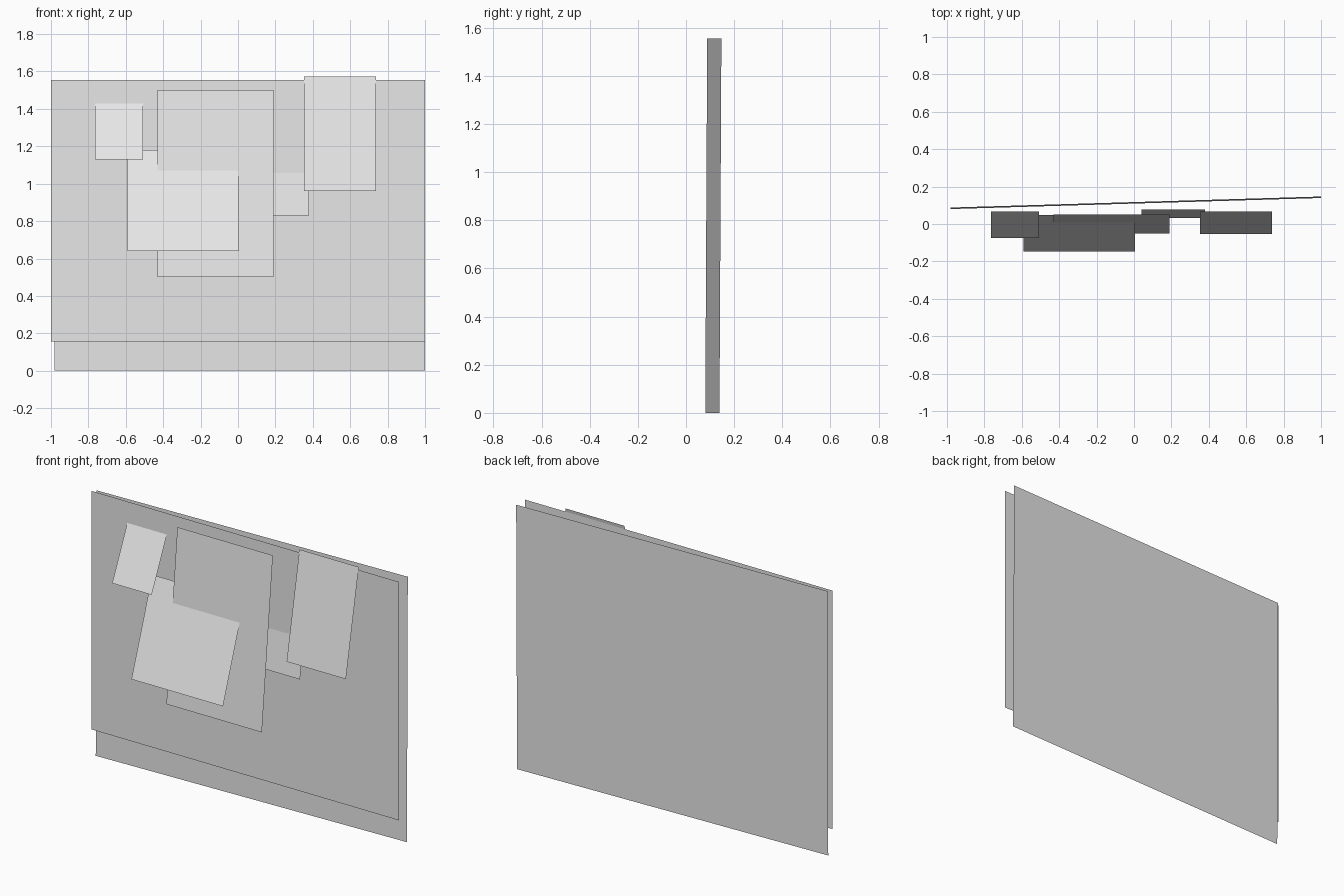
import bpy

cube = bpy.data.objects.get("Cube")
if cube:
    bpy.data.objects.remove(cube, do_unlink=True)

# One plain grey for every sheet
grey = bpy.data.materials.new("light_grey")
grey.use_nodes = True
colour = (0.8, 0.8, 0.8, 1.0)
grey.diffuse_color = colour
grey.node_tree.nodes["Principled BSDF"].inputs["Base Color"].default_value = colour


def sheet(name, x, z, y_low, y_high, skew=0.0):
    """Thin sheet facing the front, leaning from y_low at its foot to y_high
    at its top; skew moves its right-hand edge back."""
    corners = [
        (x[0], y_low, z[0]),
        (x[1], y_low + skew, z[0]),
        (x[1], y_high + skew, z[1]),
        (x[0], y_high, z[1]),
    ]
    mesh = bpy.data.meshes.new(name)
    mesh.from_pydata(corners, [], [(0, 1, 2, 3)])
    mesh.materials.append(grey)
    obj = bpy.data.objects.new(name, mesh)
    bpy.context.collection.objects.link(obj)
    return obj


# Backing sheets: a slightly turned one behind, an upright one in front
sheet("rear_board", (-0.98, 1.0), (0.0, 1.555), 0.08, 0.088, skew=0.059)
sheet("front_board", (-1.0, 1.0), (0.155, 1.555), 0.067, 0.067)

# Pinned sheets, each leaning back against the front board
sheet("small_left_sheet", (-0.765, -0.508), (1.13, 1.43), -0.075, 0.066)
sheet("square_sheet", (-0.59, 0.005), (0.64, 1.18), -0.146, 0.047)
sheet("large_middle_sheet", (-0.43, 0.19), (0.50, 1.50), -0.05, 0.052)
sheet("tucked_sheet", (0.04, 0.38), (0.83, 1.13), 0.032, 0.078)
sheet("tall_right_sheet", (0.353, 0.738), (0.96, 1.573), -0.053, 0.066)
